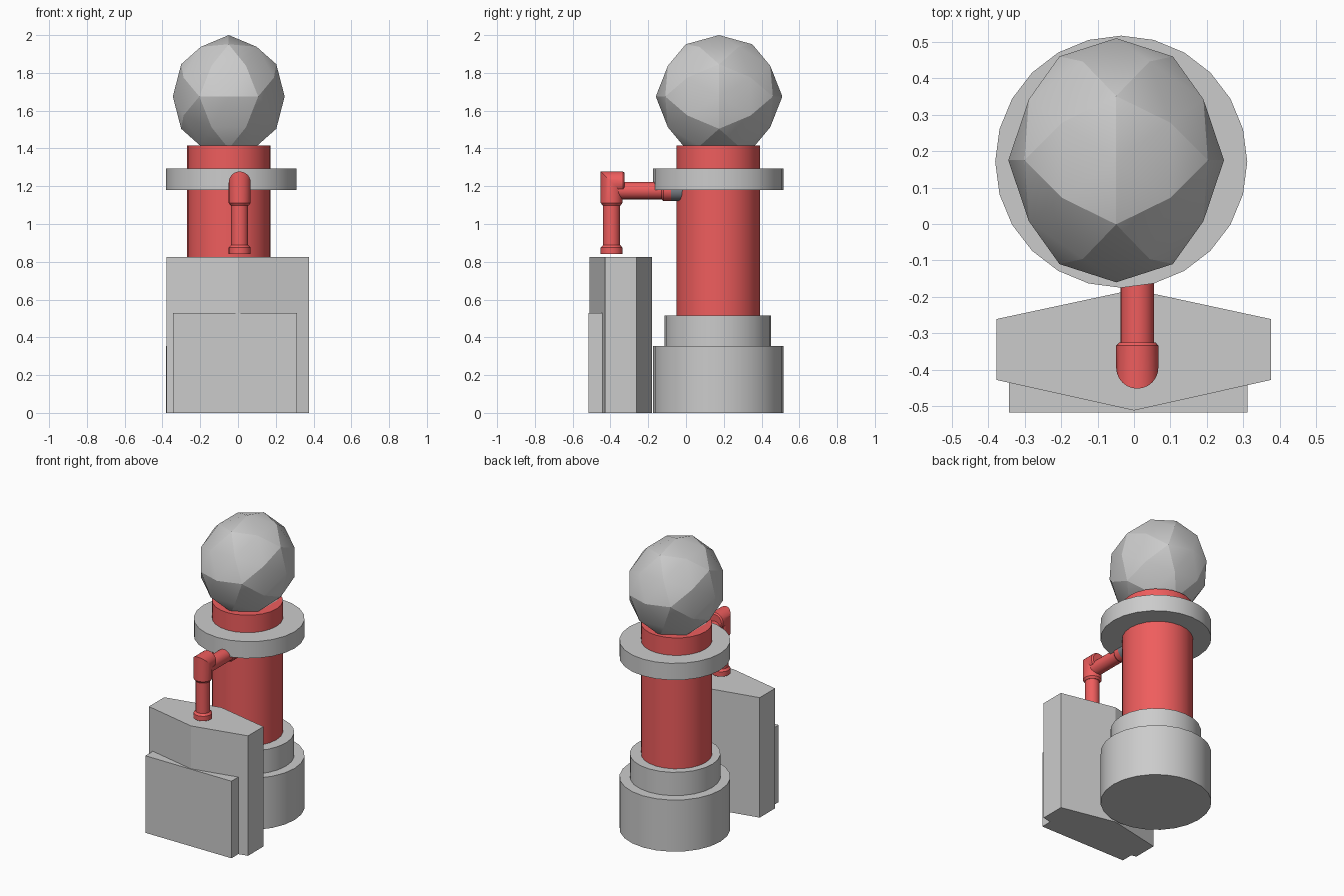
import bpy, bmesh, math
from mathutils import Vector

if "Cube" in bpy.data.objects:
    bpy.data.objects.remove(bpy.data.objects["Cube"])


def material(name, rgb):
    m = bpy.data.materials.new(name)
    m.diffuse_color = (*rgb, 1)
    m.use_nodes = True
    m.node_tree.nodes["Principled BSDF"].inputs["Base Color"].default_value = m.diffuse_color
    return m


RED = material("red_paint", (0.86, 0.11, 0.11))
DARK = material("dark_metal", (0.2, 0.22, 0.25))
SIDES = 24


def finish(name, bm, mat=None, smooth=None):
    bmesh.ops.recalc_face_normals(bm, faces=bm.faces)
    me = bpy.data.meshes.new(name)
    bm.to_mesh(me)
    bm.free()
    if smooth:
        me.shade_smooth()
        me.set_sharp_from_angle(angle=math.radians(smooth))
    if mat:
        me.materials.append(mat)
    ob = bpy.data.objects.new(name, me)
    bpy.context.collection.objects.link(ob)
    return ob


def skin(name, rings, mat=None, smooth=None):
    """Bridge a stack of point rings and cap both ends."""
    bm = bmesh.new()
    loops = [[bm.verts.new(p) for p in ring] for ring in rings]
    n = len(loops[0])
    for a, b in zip(loops, loops[1:]):
        for i in range(n):
            j = (i + 1) % n
            bm.faces.new((a[i], a[j], b[j], b[i]))
    bm.faces.new(loops[0])
    bm.faces.new(loops[-1])
    return finish(name, bm, mat, smooth)


ANGLES = [2 * math.pi * i / SIDES for i in range(SIDES)]


def ring_z(x, y, z, r):
    return [(x + r * math.cos(a), y + r * math.sin(a), z) for a in ANGLES]


def ring_y(x, y, z, r):
    return [(x + r * math.cos(a), y, z - r * math.sin(a)) for a in ANGLES]


def upright(name, x, y, profile, mat=None):
    return skin(name, [ring_z(x, y, z, r) for z, r in profile], mat, 30)


def along_y(name, x, z, profile, mat=None):
    return skin(name, [ring_y(x, y, z, r) for y, r in profile], mat, 30)


def prism(name, outline, z0, z1):
    return skin(name, [[(x, y, z) for x, y in outline] for z in (z0, z1)])


# Round pedestal, column and collar
CX, CY = -0.035, 0.171
upright("pedestal_base", CX, CY, [(0, 0.346), (0.355, 0.346)])
upright("pedestal_step", CX, CY - 0.003, [(0.34, 0.283), (0.515, 0.283)])
upright("column", -0.048, CY, [(0.005, 0.221), (1.415, 0.221)], RED)
upright("column_collar", CX, CY, [(1.18, 0.346), (1.295, 0.346)])

# Faceted globe: icosahedron corners plus edge midpoints pushed to the sphere
phi = (1 + 5 ** 0.5) / 2
corners = []
for s in (-1, 1):
    for t in (-phi, phi):
        corners += [Vector((t, 0, s)), Vector((s, t, 0)), Vector((0, s, t))]
points = [c.normalized() for c in corners]
for i, a in enumerate(corners):
    for b in corners[i + 1:]:
        if (a - b).length < 2.1:
            points.append((a + b).normalized())
bm = bmesh.new()
for p in points:
    bm.verts.new((-0.049 + p.x * 0.296, 0.175 + p.y * 0.335, 1.675 + p.z * 0.325))
bmesh.ops.convex_hull(bm, input=bm.verts)
finish("globe", bm, smooth=20)

# Six-sided cabinet with front panel
prism("cabinet", [(-0.378, -0.428), (0, -0.512), (0.376, -0.428),
                  (0.376, -0.261), (0, -0.18), (-0.378, -0.261)], 0, 0.825)
prism("front_panel", [(-0.343, -0.517), (0.312, -0.517),
                      (0.312, -0.40), (-0.343, -0.40)], 0, 0.53)

# Vertical pipe with foot flange
PX, PY, EZ, R = 0.009, -0.394, 1.22, 0.058
upright("pipe_flange", PX, PY, [(0.842, R), (0.875, R), (0.888, 0.046)], RED)
upright("vertical_pipe", PX, PY, [(0.86, 0.045), (1.14, 0.045)], RED)

# Mitred elbow
mitre = [(PX + R * math.cos(a), PY + R * math.sin(a), EZ - R * math.sin(a)) for a in ANGLES]
skin("pipe_elbow", [ring_z(PX, PY, 1.098, 0.048), ring_z(PX, PY, 1.112, R), mitre,
                    ring_y(PX, -0.334, EZ, R), ring_y(PX, -0.325, EZ, 0.05)], RED, 30)

# Horizontal pipe with coupling into the column
along_y("horizontal_pipe", PX, 1.177, [(-0.37, 0.046), (-0.07, 0.046)], RED)
along_y("pipe_coupling", PX, 1.177, [(-0.13, 0.047), (-0.12, 0.055), (-0.08, 0.055)], RED)
along_y("column_inlet", PX, 1.177, [(-0.08, 0.055), (0.0, 0.055)], DARK)
